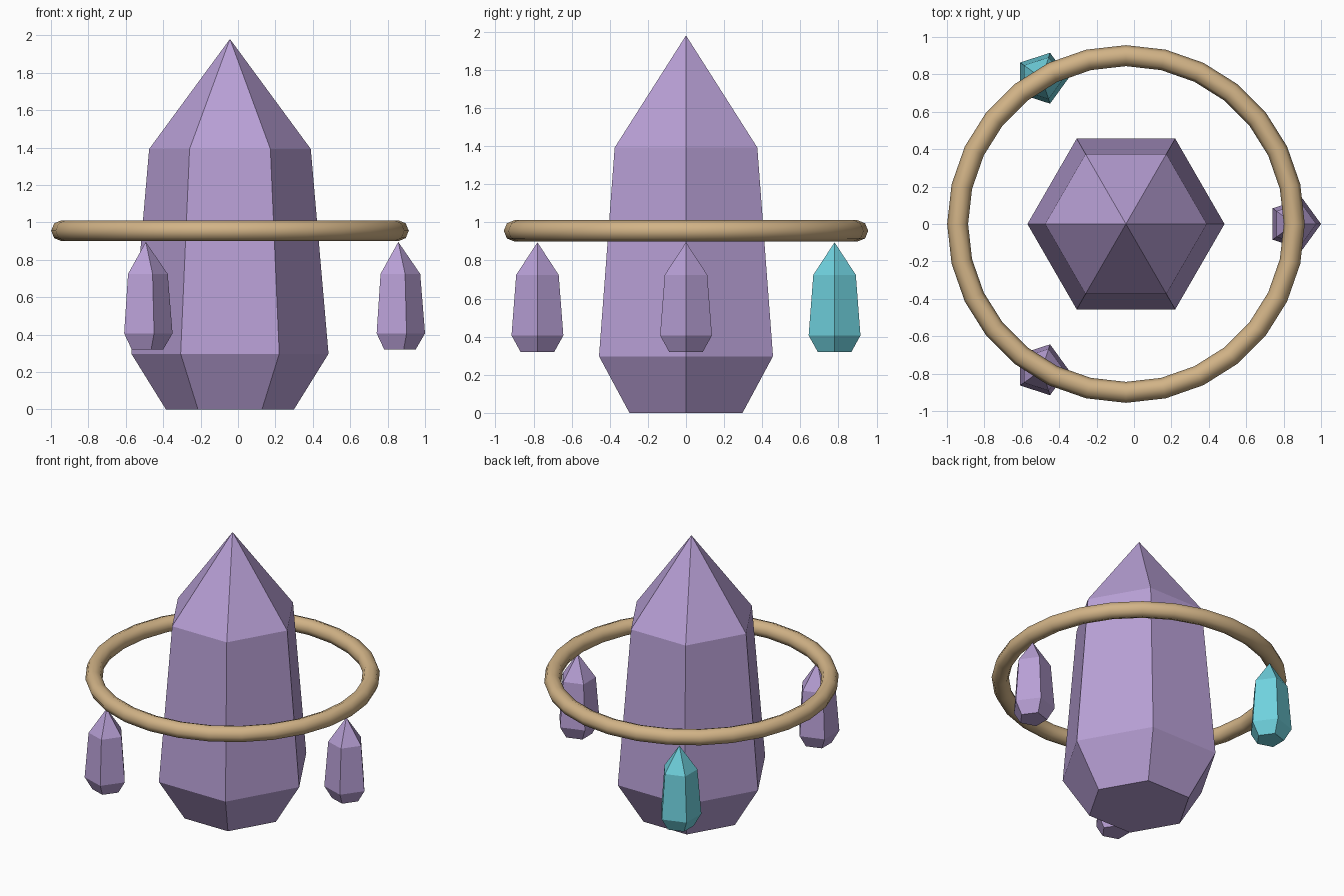
import bpy, bmesh
from math import cos, sin, pi, radians

if "Cube" in bpy.data.objects:
    bpy.data.objects.remove(bpy.data.objects["Cube"])

CX = -0.043      # common axis of crystal and ring
RING_R = 0.90


def material(name, color):
    m = bpy.data.materials.new(name)
    m.diffuse_color = (*color, 1)
    m.use_nodes = True
    m.node_tree.nodes["Principled BSDF"].inputs["Base Color"].default_value = m.diffuse_color
    return m


purple = material("purple_crystal", (0.48, 0.35, 0.67))
teal = material("teal_crystal", (0.16, 0.64, 0.73))
tan = material("tan_ring", (0.64, 0.45, 0.24))


def crystal(name, sides, radius, height, location, mat):
    """Faceted gem: narrow flat base, wide girdle, tapered body, pointed tip."""
    bm = bmesh.new()
    rings = []
    for r, z in ((0.65, 0), (1, 0.15), (0.82, 0.703)):
        rings.append([bm.verts.new((radius * r * cos(2 * pi * i / sides),
                                    radius * r * sin(2 * pi * i / sides),
                                    height * z)) for i in range(sides)])
    tip = bm.verts.new((0, 0, height))
    bm.faces.new(rings[0][::-1])
    for i in range(sides):
        j = (i + 1) % sides
        for low, high in zip(rings, rings[1:]):
            bm.faces.new((low[i], low[j], high[j], high[i]))
        bm.faces.new((rings[-1][i], rings[-1][j], tip))
    mesh = bpy.data.meshes.new(name)
    bm.to_mesh(mesh)
    bm.free()
    mesh.materials.append(mat)
    ob = bpy.data.objects.new(name, mesh)
    ob.location = location
    bpy.context.collection.objects.link(ob)


# Large central crystal
crystal("main_crystal", 6, 0.527, 1.98, (CX, 0, 0), purple)

# Floating ring
bpy.ops.mesh.primitive_torus_add(major_radius=RING_R, minor_radius=0.056,
                                 major_segments=28, minor_segments=8,
                                 location=(CX, 0, 0.955))
ring = bpy.context.object
ring.name = "ring"
ring.data.materials.append(tan)
bpy.ops.object.shade_smooth_by_angle(angle=radians(50))

# Small crystals hanging under the ring
for n, mat in enumerate((purple, teal, purple)):
    a = 2 * pi * n / 3
    crystal(f"hanging_crystal_{n + 1}", 5, 0.143, 0.575,
            (CX + RING_R * cos(a), RING_R * sin(a), 0.32), mat)
